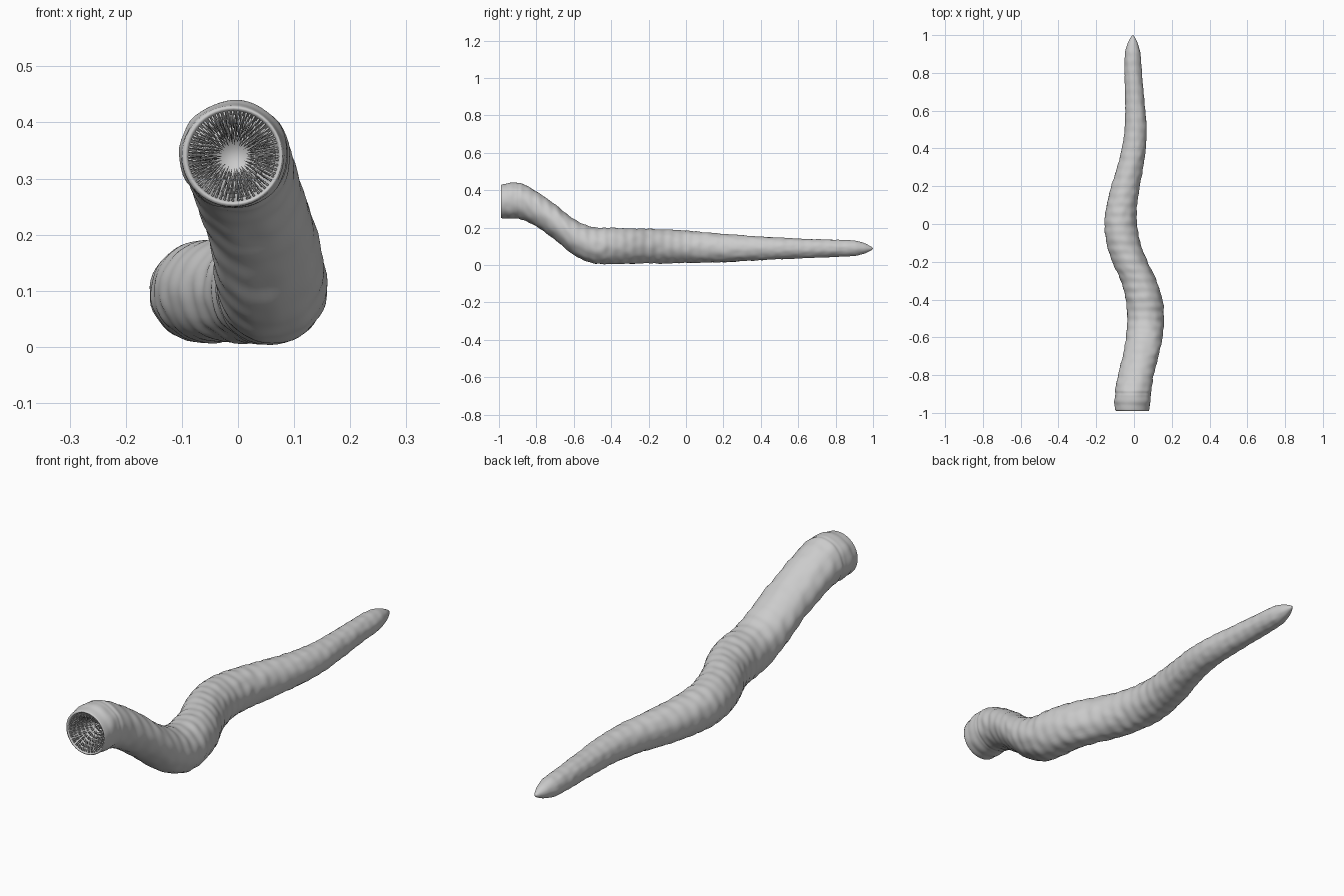
import bpy, bmesh, math, random
from mathutils import Vector, noise

if "Cube" in bpy.data.objects:
    bpy.data.objects.remove(bpy.data.objects["Cube"])

random.seed(4)
SIDES, STEPS = 48, 14

# spine stations from mouth to tail: y, x, z, radius
SPINE = [(-0.985, -0.010, 0.340, 0.090), (-0.94, -0.008, 0.343, 0.095),
         (-0.88, -0.003, 0.338, 0.096), (-0.80, 0.010, 0.299, 0.094),
         (-0.70, 0.035, 0.228, 0.094), (-0.60, 0.054, 0.150, 0.096),
         (-0.50, 0.061, 0.106, 0.097), (-0.40, 0.053, 0.102, 0.097),
         (-0.30, 0.025, 0.101, 0.095), (-0.20, -0.022, 0.101, 0.093),
         (-0.10, -0.056, 0.099, 0.090), (0.00, -0.071, 0.097, 0.086),
         (0.10, -0.064, 0.094, 0.081), (0.20, -0.045, 0.090, 0.076),
         (0.35, -0.010, 0.089, 0.066), (0.50, 0.009, 0.088, 0.058),
         (0.65, 0.004, 0.088, 0.051), (0.80, -0.004, 0.089, 0.046),
         (0.90, -0.007, 0.089, 0.041), (0.95, -0.007, 0.089, 0.029),
         (0.985, -0.006, 0.088, 0.013), (1.0, -0.006, 0.088, 0.002)]


def catmull(p0, p1, p2, p3, t):
    m1, m2 = p2 - p0, p3 - p1
    # non-uniform tangents scaled by the y spacing
    h = p2[0] - p1[0]
    m1, m2 = m1 * (h / m1[0]), m2 * (h / m2[0])
    t2, t3 = t * t, t * t * t
    return (p1 * (2*t3 - 3*t2 + 1) + m1 * (t3 - 2*t2 + t)
            + p2 * (3*t2 - 2*t3) + m2 * (t3 - t2))


def stations():
    pts = [Vector(p) for p in SPINE]
    out = []
    for i in range(len(pts) - 1):
        a, d = pts[max(i - 1, 0)], pts[min(i + 2, len(pts) - 1)]
        for k in range(STEPS):
            out.append(catmull(a, pts[i], pts[i + 1], d, k / STEPS))
    return out + [pts[-1]]


def finish(bm, name):
    bmesh.ops.recalc_face_normals(bm, faces=bm.faces)
    mesh = bpy.data.meshes.new(name)
    bm.to_mesh(mesh)
    bm.free()
    ob = bpy.data.objects.new(name, mesh)
    bpy.context.collection.objects.link(ob)
    for p in mesh.polygons:
        p.use_smooth = True
    return ob


def ring(bm, y, x, z, r, rough=0.0):
    verts = []
    for i in range(SIDES):
        a = 2 * math.pi * i / SIDES
        c, s = math.cos(a), math.sin(a)
        rr = r * (1 + rough * noise.noise(Vector((c * 2.5, y * 22, s * 2.5))))
        verts.append(bm.verts.new((x + rr * c, y, z + rr * s)))
    return verts


# body skin: funnel throat, rounded lip, then the wrinkled outer tube
bm = bmesh.new()
hx, hz = -0.008, 0.340
THROAT = [(-0.86, 0.022), (-0.90, 0.045), (-0.94, 0.066), (-0.975, 0.078),
          (-0.985, 0.081), (-0.989, 0.084), (-0.989, 0.087)]
rings = [ring(bm, y, hx, hz, r) for y, r in THROAT]
for y, x, z, r in stations():
    rib = 0.011 * math.sin(y * 2 * math.pi / 0.05)       # body segments
    groove = -0.03 * math.exp(-((y + 0.895) / 0.008) ** 2)  # neck fold
    fade = min(1, (1 - y) / 0.1, (y + 0.985) / 0.03)
    rings.append(ring(bm, y, x, z, r * (1 + (rib + groove) * fade), 0.035 * fade))
for a, b in zip(rings, rings[1:]):
    for i in range(SIDES):
        j = (i + 1) % SIDES
        bm.faces.new((a[i], a[j], b[j], b[i]))
bm.faces.new(rings[0])
bm.faces.new(rings[-1])
finish(bm, "worm_body")

# needle teeth: rows of thin spikes lining the throat, leaning inward
bm = bmesh.new()
for row in range(7):
    f = row / 6
    y0, r0 = -0.983 + 0.10 * f, 0.082 - 0.045 * f
    count = 64 - 5 * row
    for i in range(count):
        a = 2 * math.pi * (i + 0.5 * (row % 2) + random.uniform(-.2, .2)) / count
        d = Vector((math.cos(a), 0, math.sin(a)))
        side = Vector((-d.z, 0, d.x))
        base = Vector((hx, y0, hz)) + d * r0
        length = (0.034 - 0.018 * f) * random.uniform(0.75, 1.2)
        tip = bm.verts.new(base - d * length + Vector((0, -0.005, 0)))
        foot = []
        for k in range(4):
            t = math.pi * k / 2
            foot.append(bm.verts.new(base + side * 0.0022 * math.cos(t)
                                     + Vector((0, 0.0022 * math.sin(t), 0))))
        for k in range(4):
            bm.faces.new((foot[k], foot[(k + 1) % 4], tip))
        bm.faces.new(foot)
finish(bm, "throat_teeth")
